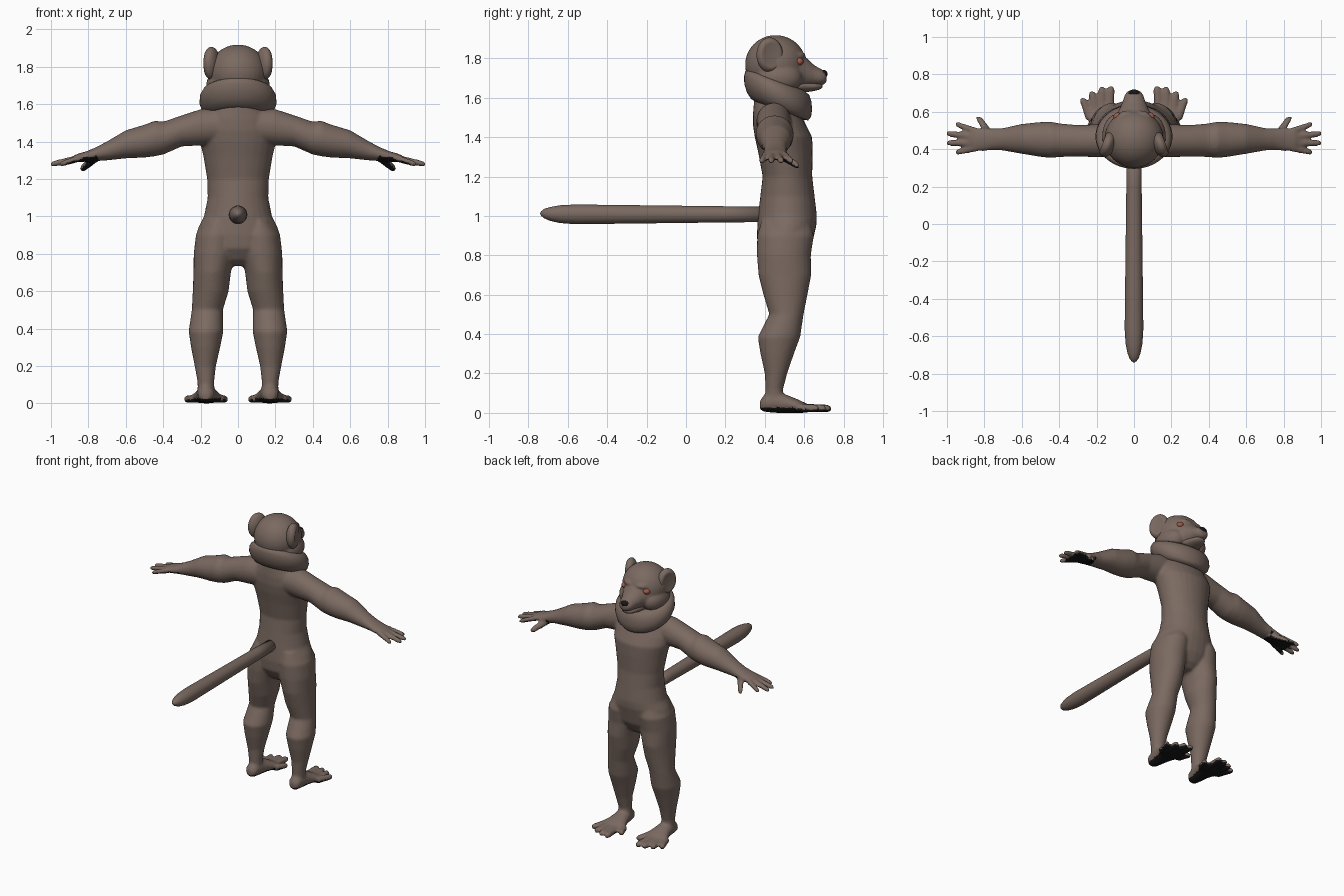
import bpy, bmesh, math
from mathutils import Matrix, Vector


def material(name, rgb):
    m = bpy.data.materials.new(name)
    m.diffuse_color = (*rgb, 1)
    return m


FUR = material("brown_fur", (0.195, 0.142, 0.118))
BLACK = material("black_skin", (0.008, 0.008, 0.008))
PINK = material("ear_skin", (0.33, 0.13, 0.085))
IRIS = material("red_iris", (0.36, 0.10, 0.06))


def loft(bm, axis, rings, side=1, seg=28, tilt=0.0):
    """Closed tube through ellipses (x, y, z, r1, r2) lying across the axis."""
    rows = []
    for x, y, z, r1, r2 in rings:
        row = []
        for i in range(seg):
            a = 2 * math.pi * i / seg
            c, s = r1 * math.cos(a), r2 * math.sin(a)
            off = {"x": (0, c, s), "y": (c, 0, s), "z": (c, s, -tilt * s)}[axis]
            row.append(bm.verts.new((side * (x + off[0]), y + off[1], z + off[2])))
        rows.append(row)
    for a, b in zip(rows, rows[1:]):
        for i in range(seg):
            j = (i + 1) % seg
            bm.faces.new((a[i], a[j], b[j], b[i]))
    bm.faces.new(rows[0])
    bm.faces.new(rows[-1])


def ball(bm, centre, radii, turn=0.0, u=32, v=20):
    mat = (Matrix.Translation(centre) @ Matrix.Rotation(turn, 4, "Z")
           @ Matrix.Diagonal((*radii, 1)))
    bmesh.ops.create_uvsphere(bm, u_segments=u, v_segments=v, radius=1, matrix=mat)


def digit(bm, axis, base, tip, r0, r1):
    """Finger or toe with a rounded end."""
    base, tip = Vector(base), Vector(tip)
    rings = []
    for t, k in ((0, 1), (0.5, 0.95), (0.85, 0.95), (0.95, 0.75), (1, 0.35)):
        p, r = base.lerp(tip, t), (r0 + (r1 - r0) * t) * k
        rings.append((*p, r, r))
    loft(bm, axis, rings, seg=14)


def finish(name, bm, mats, voxel=0, smooth=0):
    bmesh.ops.recalc_face_normals(bm, faces=bm.faces)
    me = bpy.data.meshes.new(name)
    bm.to_mesh(me)
    bm.free()
    ob = bpy.data.objects.new(name, me)
    bpy.context.collection.objects.link(ob)
    if voxel:
        rm = ob.modifiers.new("fuse", "REMESH")
        rm.mode, rm.voxel_size = "VOXEL", voxel
        sm = ob.modifiers.new("soften", "SMOOTH")
        sm.factor, sm.iterations = 0.5, smooth
        dg = bpy.context.evaluated_depsgraph_get()
        fused = bpy.data.meshes.new_from_object(ob.evaluated_get(dg))
        ob.modifiers.clear()
        ob.data = fused
    ob.data.materials.clear()
    for m in mats:
        ob.data.materials.append(m)
    ob.data.polygons.foreach_set("use_smooth", [True] * len(ob.data.polygons))
    return ob


# Body: torso, arms, legs, hands and feet fused into one skin
bm = bmesh.new()
loft(bm, "z", [(0, .50, .735, .07, .06), (0, .50, .77, .15, .10),
               (0, .50, .83, .215, .135), (0, .505, .90, .226, .145),
               (0, .512, .95, .208, .15), (0, .515, 1.0, .182, .15),
               (0, .515, 1.1, .162, .138), (0, .515, 1.2, .165, .126),
               (0, .505, 1.32, .185, .138), (0, .495, 1.40, .205, .146),
               (0, .475, 1.46, .205, .135), (0, .46, 1.52, .18, .12),
               (0, .455, 1.58, .13, .11), (0, .455, 1.66, .11, .10)])
for s in (1, -1):
    # arm and palm
    loft(bm, "x", [(0, .45, 1.49, .09, .095), (.2, .445, 1.476, .088, .097),
                   (.3, .445, 1.457, .084, .083), (.40, .448, 1.418, .09, .088),
                   (.445, .45, 1.416, .097, .095), (.5, .452, 1.402, .093, .088),
                   (.6, .455, 1.385, .08, .075), (.7, .453, 1.35, .06, .051),
                   (.76, .453, 1.332, .058, .037), (.81, .452, 1.32, .063, .028),
                   (.86, .45, 1.312, .06, .022), (.885, .45, 1.308, .04, .012)], s)
    for by, tx, ty in ((.495, .955, .535), (.465, 1.005, .485),
                       (.435, 1.005, .433), (.407, .955, .382)):
        digit(bm, "x", (s * .84, by, 1.313), (s * tx, ty, 1.277), .02, .017)
    digit(bm, "y", (s * .765, .47, 1.315), (s * .835, .575, 1.25), .028, .02)
    # leg
    loft(bm, "z", [(.105, .505, .98, .07, .12), (.115, .505, .9, .11, .144),
                   (.125, .497, .8, .112, .137), (.138, .502, .7, .1, .134),
                   (.146, .505, .6, .096, .112), (.164, .51, .5, .083, .087),
                   (.171, .472, .385, .093, .108), (.173, .463, .3, .078, .085),
                   (.175, .457, .2, .057, .057), (.172, .448, .12, .045, .045),
                   (.17, .45, .05, .045, .045)], s)
    # foot
    loft(bm, "y", [(.172, .375, .04, .022, .022), (.172, .395, .048, .042, .042),
                   (.17, .45, .055, .05, .055), (.168, .51, .046, .06, .046),
                   (.168, .57, .034, .082, .034), (.17, .605, .026, .085, .025),
                   (.17, .62, .024, .06, .018)], s)
    for bx, tx, ty in ((.10, .068, .65), (.135, .122, .74), (.17, .172, .735),
                       (.205, .224, .712), (.235, .275, .675)):
        digit(bm, "y", (s * bx, .56, .026), (s * tx, ty, .022), .024, .022)
body = finish("body", bm, [FUR, BLACK], 0.0095, 4)
low = min(v.co.z for v in body.data.vertices)
for v in body.data.vertices:
    if v.co.z < 0.1:
        v.co.z -= low * (1 - v.co.z / 0.1)
# Dark soles and palms
for p in body.data.polygons:
    c, n = p.center, p.normal
    sole = c.z < 0.028 and n.z < -0.2
    palm = 0.75 < abs(c.x) < 0.93 and n.z < -0.3
    p.material_index = int(sole or palm)

# Tail
bm = bmesh.new()
loft(bm, "y", [(0, .42, 1.008, .039, .039), (0, .2, 1.008, .041, .041),
               (0, -.3, 1.008, .047, .047), (0, -.56, 1.008, .05, .05),
               (0, -.64, 1.009, .045, .045), (0, -.69, 1.01, .035, .035),
               (0, -.72, 1.012, .024, .024), (0, -.735, 1.012, .012, .012),
               (0, -.74, 1.012, .003, .003)])
finish("tail", bm, [FUR])

# Head with cheeks and muzzle
bm = bmesh.new()
ball(bm, (0, .455, 1.768), (.158, .155, .15))
for s in (1, -1):
    ball(bm, (s * .085, .47, 1.70), (.085, .12, .085))
    ball(bm, (s * .05, .575, 1.815), (.045, .03, .02), -s * .4)
loft(bm, "y", [(0, .48, 1.74, .11, .10), (0, .57, 1.735, .105, .092),
               (0, .61, 1.727, .08, .077), (0, .65, 1.712, .062, .054),
               (0, .685, 1.704, .052, .042), (0, .705, 1.702, .04, .033),
               (0, .714, 1.702, .022, .02)])
finish("head", bm, [FUR], 0.008, 4)

# Lower jaw
bm = bmesh.new()
loft(bm, "y", [(0, .50, 1.665, .09, .04), (0, .60, 1.66, .064, .033),
               (0, .65, 1.658, .05, .024), (0, .68, 1.659, .036, .017),
               (0, .692, 1.66, .016, .008)])
finish("lower_jaw", bm, [FUR])

# Nose
bm = bmesh.new()
ball(bm, (0, .699, 1.721), (.031, .02, .02))
finish("nose", bm, [BLACK])

# Slanted neck ruff
bm = bmesh.new()
loft(bm, "z", [(0, .47, 1.535, .13, .12), (0, .475, 1.54, .165, .145),
               (0, .472, 1.565, .19, .163), (0, .468, 1.605, .206, .172),
               (0, .466, 1.645, .203, .171), (0, .464, 1.675, .185, .162),
               (0, .46, 1.69, .155, .14), (0, .46, 1.685, .12, .115)],
     seg=48, tilt=0.38)
finish("neck_ruff", bm, [FUR])

for s, label in ((1, "right"), (-1, "left")):
    # Cupped ear with bare inner skin
    turn = s * 0.35 if s > 0 else math.pi - 0.35
    centre = Vector((s * .142, .425, 1.818))
    bm = bmesh.new()
    ball(bm, (0, 0, 0), (.042, .07, .088), u=40, v=28)
    inner = [f for f in bm.faces if f.calc_center_median().x > 0
             and (f.calc_center_median().y / .07) ** 2
             + (f.calc_center_median().z / .088) ** 2 < 0.5]
    for f in inner:
        f.material_index = 1
    for v in {v for f in inner for v in f.verts}:
        v.co.x -= 1.3 * max(0, v.co.x - .027)
    bmesh.ops.transform(bm, verts=bm.verts,
                        matrix=Matrix.Translation(centre) @ Matrix.Rotation(turn, 4, "Z"))
    finish(label + "_ear", bm, [FUR, PINK])

    # Eye with dark pupil facing forward and outward
    eye = Vector((s * .086, .572, 1.784))
    look = Vector((s * .6, .8, 0)).normalized()
    bm = bmesh.new()
    ball(bm, eye, (.024, .024, .02))
    for f in bm.faces:
        f.material_index = int((f.calc_center_median() - eye).normalized().dot(look) > .87)
    finish(label + "_eye", bm, [IRIS, BLACK])
